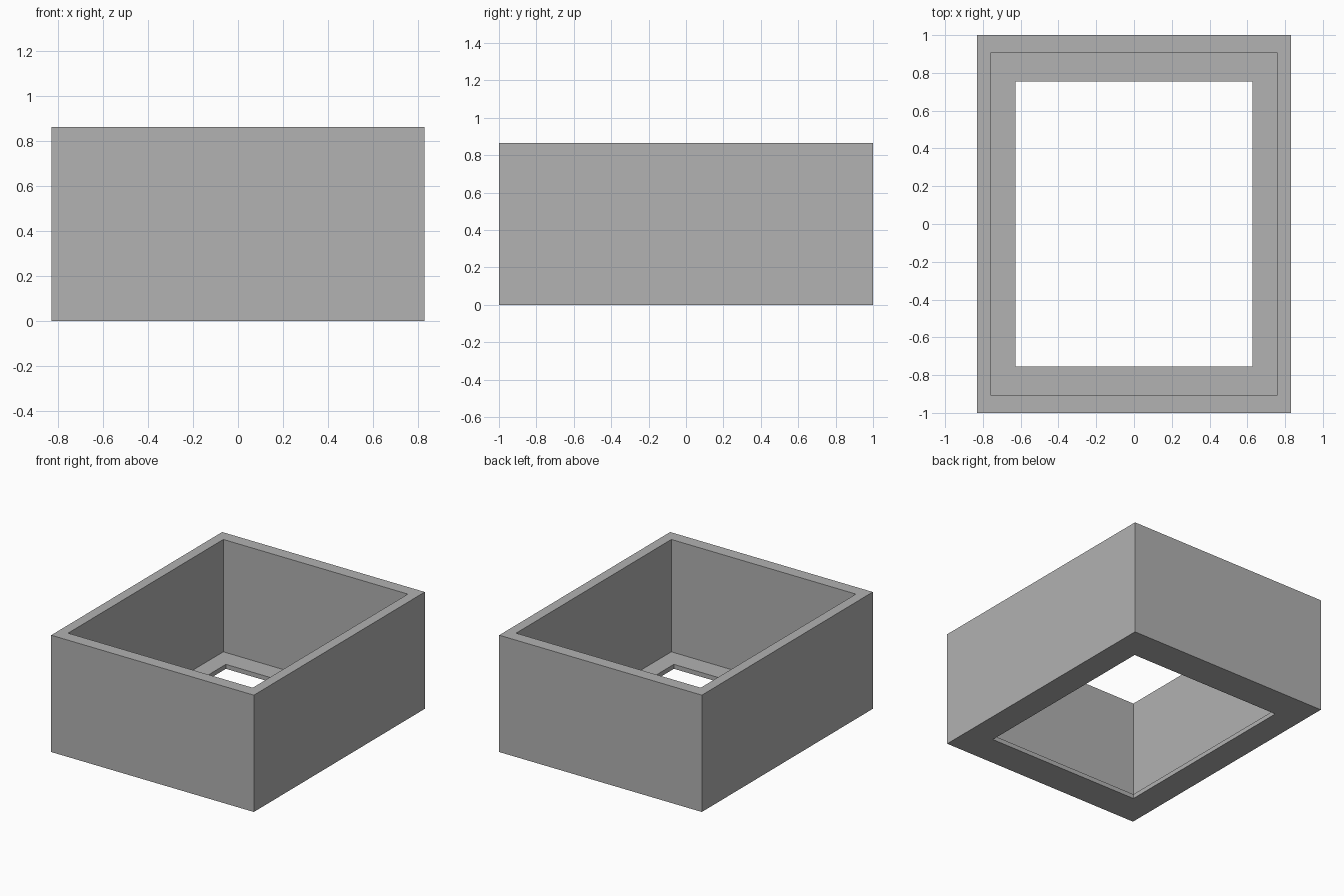
import bpy
import bmesh

cube = bpy.data.objects.get("Cube")
if cube:
    bpy.data.objects.remove(cube, do_unlink=True)

HEIGHT, FLOOR = 0.865, 0.033
OUTER, INNER, HOLE = (0.83, 1.0), (0.756, 0.908), (0.628, 0.755)

# Plain grey finish
grey = bpy.data.materials.new("plain grey")
grey.use_nodes = True
colour = (0.445, 0.445, 0.445, 1.0)
grey.diffuse_color = colour
grey.node_tree.nodes["Principled BSDF"].inputs["Base Color"].default_value = colour


def rectangle_ring(bm, half_size, z):
    x, y = half_size
    return [bm.verts.new((sx * x, sy * y, z))
            for sx, sy in ((-1, -1), (1, -1), (1, 1), (-1, 1))]


# Walls, rim and floor ledge: a closed cross-section carried round the rectangle
section = [(OUTER, 0), (OUTER, HEIGHT), (INNER, HEIGHT),
           (INNER, FLOOR), (HOLE, FLOOR), (HOLE, 0)]
bm = bmesh.new()
rings = [rectangle_ring(bm, size, z) for size, z in section]
for i, ring in enumerate(rings):
    following = rings[(i + 1) % len(rings)]
    for j in range(4):
        k = (j + 1) % 4
        bm.faces.new((ring[j], ring[k], following[k], following[j]))
bmesh.ops.recalc_face_normals(bm, faces=bm.faces)

mesh = bpy.data.meshes.new("open_box")
bm.to_mesh(mesh)
bm.free()
mesh.materials.append(grey)
box = bpy.data.objects.new("open_box", mesh)
bpy.context.collection.objects.link(box)
